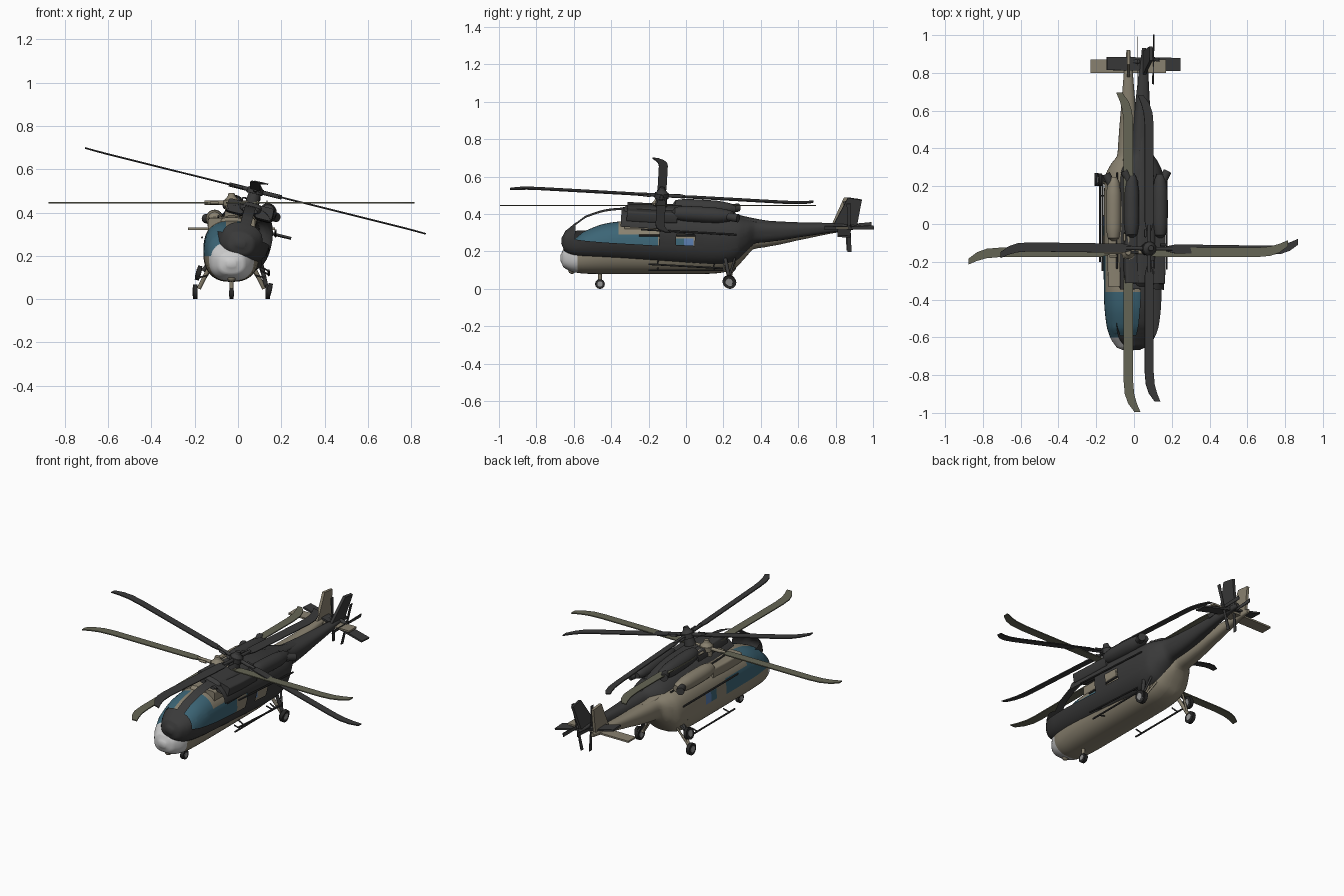
import bpy, bmesh, math
from mathutils import Matrix, Vector

if "Cube" in bpy.data.objects:
    bpy.data.objects.remove(bpy.data.objects["Cube"])


def material(name, r, g, b):
    m = bpy.data.materials.new(name)
    m.use_nodes = True
    m.diffuse_color = (r, g, b, 1)
    m.node_tree.nodes["Principled BSDF"].inputs["Base Color"].default_value = (r, g, b, 1)
    return m


TAN = material("tan", 0.25, 0.22, 0.16)
DARK = material("charcoal", 0.042, 0.042, 0.042)
OLIVE = material("olive", 0.13, 0.13, 0.09)
TEAL = material("teal glass", 0.045, 0.13, 0.18)
BLUE = material("blue glass", 0.1, 0.2, 0.42)
WHITE = material("white", 0.6, 0.6, 0.6)
BLACK = material("tyre black", 0.02, 0.02, 0.02)
GREY = material("rim grey", 0.3, 0.3, 0.3)


def finish(name, bm, mats, place):
    bmesh.ops.recalc_face_normals(bm, faces=bm.faces)
    mesh = bpy.data.meshes.new(name)
    bm.to_mesh(mesh)
    bm.free()
    for m in mats:
        mesh.materials.append(m)
    ob = bpy.data.objects.new(name, mesh)
    bpy.context.collection.objects.link(ob)
    ob.matrix_world = place
    bpy.ops.object.select_all(action='DESELECT')
    bpy.context.view_layer.objects.active = ob
    ob.select_set(True)
    bpy.ops.object.shade_smooth_by_angle(angle=math.radians(35))
    return ob


def spline(a, b, c, d, t):
    return 0.5 * (2 * b + (c - a) * t + (2 * a - 5 * b + 4 * c - d) * t * t
                  + (3 * b - a - 3 * c + d) * t ** 3)


def loft(stations, power=2.5, x=0, sides=40, steps=4):
    """Skin of rounded sections; each station is y, bottom, top, half width."""
    pts = [Vector(s) for s in stations]
    rows = []
    for i in range(len(pts) - 1):
        a, d = pts[max(i - 1, 0)], pts[min(i + 2, len(pts) - 1)]
        for k in range(steps):
            t = k / steps
            row = spline(a, pts[i], pts[i + 1], d, t)
            row[0] = pts[i][0] + (pts[i + 1][0] - pts[i][0]) * t
            rows.append(row)
    rows.append(pts[-1])
    bm = bmesh.new()
    rings = []
    for y, lo, hi, w in rows:
        ring = []
        for j in range(sides):
            c, s = math.cos(j * math.tau / sides), math.sin(j * math.tau / sides)
            px = math.copysign(abs(c) ** (2 / power), c) * w
            pz = math.copysign(abs(s) ** (2 / power), s) * (hi - lo) / 2
            ring.append(bm.verts.new((x + px, y, (lo + hi) / 2 + pz)))
        rings.append(ring)
    for r, q in zip(rings, rings[1:]):
        for j in range(sides):
            k = (j + 1) % sides
            bm.faces.new((r[j], r[k], q[k], q[j]))
    bm.faces.new(rings[0])
    bm.faces.new(rings[-1])
    return bm


def tube(bm, a, b, r, sides=12, r2=None):
    a, b = Vector(a), Vector(b)
    turn = (b - a).to_track_quat('Z', 'Y').to_matrix().to_4x4()
    res = bmesh.ops.create_cone(bm, cap_ends=True, segments=sides, radius1=r,
                                radius2=r if r2 is None else r2, depth=(b - a).length,
                                matrix=Matrix.Translation((a + b) / 2) @ turn)
    return {f for v in res["verts"] for f in v.link_faces}


def plate(bm, outline, offset, matrix=Matrix()):
    """Flat outline thickened by a vector."""
    off = Vector(offset)
    low = [bm.verts.new(matrix @ (Vector(p) - off / 2)) for p in outline]
    top = [bm.verts.new(matrix @ (Vector(p) + off / 2)) for p in outline]
    bm.faces.new(low)
    bm.faces.new(top)
    for i in range(len(low)):
        k = (i + 1) % len(low)
        bm.faces.new((low[i], low[k], top[k], top[i]))


BODY = [(-.672, .15, .18, .02), (-.655, .115, .215, .06), (-.61, .092, .255, .092),
        (-.55, .082, .305, .113), (-.45, .08, .345, .126), (-.34, .08, .362, .13),
        (.1, .08, .365, .13), (.2, .088, .362, .127), (.27, .115, .355, .117),
        (.32, .17, .345, .09), (.36, .212, .338, .06), (.45, .228, .335, .052),
        (.6, .26, .337, .04), (.8, .3, .345, .024), (.92, .32, .343, .01)]
HUMP = [(-.36, .33, .35, .035), (-.33, .33, .378, .05), (-.05, .33, .388, .055),
        (.1, .33, .383, .05), (.3, .31, .352, .034), (.45, .3, .335, .02)]


def zone(c):
    """Colour slot of a hull face: 0 hull, 1 glass, 2 door window, 3 nose."""
    x, y, z = c
    if -.6 < y < -.36 and z > .2 and abs(x) > .025:
        return 1
    if -.36 < y < -.15 and .2 < z < .29:
        return 1
    if -.06 < y < .04 and .21 < z < .27:
        return 2 if y > -.01 else 1
    return 3 if y < -.58 and z < .27 else 0


def helicopter(label, place, paint, blade_paint, glazed, rotor_size):
    # Fuselage, cut along the window edges
    bm = loft(BODY)
    cuts = [((0, y, 0), (0, 1, 0)) for y in (-.6, -.58, -.36, -.15, -.06, -.01, .04)]
    cuts += [((0, 0, z), (0, 0, 1)) for z in (.2, .21, .27, .29)]
    cuts += [((x, 0, 0), (1, 0, 0)) for x in (-.025, .025)]
    for co, no in cuts:
        bmesh.ops.bisect_plane(bm, geom=bm.verts[:] + bm.edges[:] + bm.faces[:],
                               plane_co=co, plane_no=no)
    for f in bm.faces:
        f.material_index = zone(f.calc_center_median())
    if not glazed:
        holes = [f for f in bm.faces if f.material_index in (1, 2)]
        bmesh.ops.delete(bm, geom=holes, context='FACES')
    finish(label + "_fuselage", bm, [paint, TEAL, BLUE, WHITE if glazed else paint], place)

    # Roof fairing, engines and air intakes
    finish(label + "_roof_fairing", loft(HUMP, 3), [paint], place)
    for s, side in ((1, "left"), (-1, "right")):
        nacelle = [(-.09, .36, .38, .012), (-.075, .34, .402, .03), (-.02, .33, .412, .04),
                   (.15, .33, .412, .04), (.22, .343, .402, .03), (.25, .355, .39, .018)]
        finish(f"{label}_{side}_engine", loft(nacelle, 2, s * .078, 24), [paint], place)
        intake = [(-.33, .315, .375, .04), (-.2, .315, .375, .042), (-.06, .32, .378, .04)]
        finish(f"{label}_{side}_intake", loft(intake, 6, s * .068, 24), [paint], place)
        bm = bmesh.new()
        tube(bm, (s * .085, .2, .372), (s * .118, .265, .372), .022, 16)
        finish(f"{label}_{side}_exhaust", bm, [DARK], place)

        # Door rail and side rail
        bm = bmesh.new()
        tube(bm, (s * .136, -.25, .285), (s * .136, .26, .285), .005, 8)
        tube(bm, (s * .15, -.2, .1), (s * .15, .2, .1), .005, 8)
        for y in (-.15, .15):
            tube(bm, (s * .11, y, .11), (s * .15, y, .1), .004, 8)
        finish(f"{label}_{side}_rails", bm, [DARK], place)

    # Landing gear
    legs = {"nose": ((0, -.46, .1), (0, -.46, .03), .026),
            "left": ((.09, .2, .17), (.15, .235, .05), .034),
            "right": ((-.09, .2, .17), (-.15, .235, .05), .034)}
    for side, (top, foot, r) in legs.items():
        bm = bmesh.new()
        tube(bm, top, foot, .01)
        if side != "nose":
            tube(bm, (top[0], .26, .15), foot, .006)
        finish(f"{label}_{side}_strut", bm, [paint], place)
        hub = Vector((foot[0] * 1.12, foot[1], r))
        bm = bmesh.new()
        tube(bm, hub - Vector((.01, 0, 0)), hub + Vector((.01, 0, 0)), r, 24)
        for f in tube(bm, hub - Vector((.012, 0, 0)), hub + Vector((.012, 0, 0)), r * .55, 16):
            f.material_index = 1
        finish(f"{label}_{side}_wheel", bm, [BLACK, GREY], place)

    # Sensor under the nose
    bm = bmesh.new()
    bmesh.ops.create_uvsphere(bm, u_segments=16, v_segments=8, radius=.02,
                              matrix=Matrix.Translation((0, -.61, .1)))
    finish(label + "_nose_sensor", bm, [paint], place)

    # Tail fin and stabilizer
    bm = bmesh.new()
    fin = [(0, .775, .335), (0, .845, .49), (0, .92, .482), (0, .9, .325)]
    plate(bm, fin, (.016, 0, 0))
    wing = [(-.2, .8, .325), (.2, .8, .325), (.2, .87, .325), (-.2, .87, .325)]
    plate(bm, wing, (0, 0, .01))
    finish(label + "_tail_surfaces", bm, [paint], place)

    # Tail rotor
    bm = bmesh.new()
    centre = Matrix.Translation((.05, .86, .337))
    tube(bm, (0, .86, .337), (.058, .86, .337), .012)
    for k in range(4):
        blade = [(0, .01, -.008), (0, .132, -.011), (0, .132, .011), (0, .01, .008)]
        spin = Matrix.Rotation(math.radians(90 * k + 4), 4, 'X')
        plate(bm, blade, (.004, 0, 0), centre @ spin)
    finish(label + "_tail_rotor", bm, [DARK], place)

    # Rotor mast, hub and cap
    centre = Matrix.Translation((0, -.15, .445))
    bm = bmesh.new()
    for lo, hi, r1, r2 in ((-.08, -.015, .035, .028), (-.015, .012, .038, .038),
                           (.012, .03, .034, .018), (.03, .045, .018, .014)):
        tube(bm, (0, -.15, .445 + lo), (0, -.15, .445 + hi), r1, 20, r2)
    for k in range(4):
        arm = Vector((math.cos(k * math.pi / 2), math.sin(k * math.pi / 2), 0))
        tube(bm, centre @ (arm * .02), centre @ (arm * .125), .01)
        side = Vector((-arm.y, arm.x, 0)) * .02
        tube(bm, centre @ (arm * .06 + side), centre @ (arm * .1 + side), .007)
    finish(label + "_rotor_hub", bm, [paint], place)

    # Main blades with swept tips
    path = [(.1, 0, .014), (.15, 0, .025), (.68, 0, .025), (.75, .006, .025),
            (.8, .022, .023), (.845, .048, .016)]
    edge = [(r, s - w, 0) for r, s, w in path] + [(r, s + w, 0) for r, s, w in path[::-1]]
    bm = bmesh.new()
    for k in range(4):
        spin = Matrix.Rotation(k * math.pi / 2, 4, 'Z') @ Matrix.Scale(rotor_size, 4)
        plate(bm, edge, (0, 0, .006), centre @ spin)
    finish(label + "_rotor_blades", bm, [blade_paint], place)


# Upright glazed craft, and a banked open-windowed one overlapping it
helicopter("tan_craft", Matrix.Translation((-.03, 0, 0)), TAN, OLIVE, True, 1)
bank = Matrix.Rotation(math.radians(-3.2), 4, 'X') @ Matrix.Rotation(math.radians(14), 4, 'Y')
helicopter("dark_craft", Matrix.Translation((.08, -.13, .5)) @ bank
           @ Matrix.Translation((0, .15, -.445)), DARK, DARK, False, .96)
